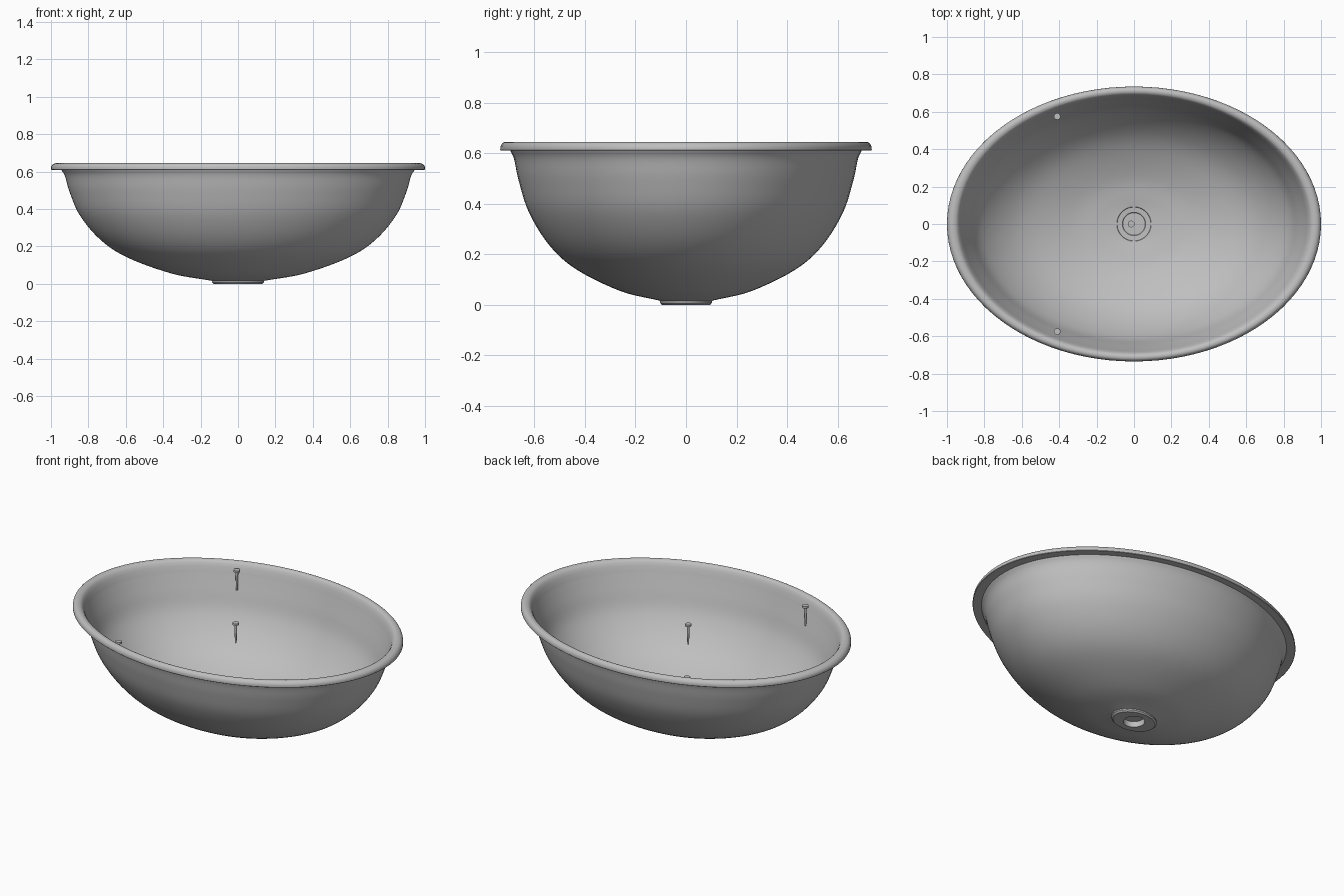
import bpy, bmesh, math
from mathutils import Vector

if "Cube" in bpy.data.objects:
    bpy.data.objects.remove(bpy.data.objects["Cube"], do_unlink=True)

grey = bpy.data.materials.new("grey ceramic")
grey.use_nodes = True
colour = (0.52, 0.52, 0.52, 1)
grey.diffuse_color = colour
grey.node_tree.nodes["Principled BSDF"].inputs["Base Color"].default_value = colour

OVAL = 0.735  # depth of the oval relative to its width


def smooth_path(pts, steps=5):
    """Catmull-Rom curve through (radius, height) points."""
    p = [Vector(q) for q in pts]
    p = [2 * p[0] - p[1]] + p + [2 * p[-1] - p[-2]]
    out = []
    for a, b, c, d in zip(p, p[1:], p[2:], p[3:]):
        for i in range(steps):
            t = i / steps
            out.append(0.5 * (2 * b + (c - a) * t + (2 * a - 5 * b + 4 * c - d) * t * t
                              + (3 * b - a - 3 * c + d) * t ** 3))
    return [tuple(v) for v in out] + [tuple(pts[-1])]


def lathe(name, profile, sides, location=(0, 0, 0)):
    """Skin rings of (radius, height, depth ratio), capping both ends."""
    bm = bmesh.new()
    rings = []
    for r, z, ratio in profile:
        rings.append([bm.verts.new((r * math.cos(a), r * ratio * math.sin(a), z))
                      for a in (2 * math.pi * i / sides for i in range(sides))])
    for low, high in zip(rings, rings[1:]):
        for i in range(sides):
            j = (i + 1) % sides
            bm.faces.new((low[i], low[j], high[j], high[i]))
    bm.faces.new(rings[0][::-1])
    bm.faces.new(rings[-1])
    bmesh.ops.recalc_face_normals(bm, faces=bm.faces)
    mesh = bpy.data.meshes.new(name)
    bm.to_mesh(mesh)
    bm.free()
    mesh.materials.append(grey)
    obj = bpy.data.objects.new(name, mesh)
    obj.location = location
    bpy.context.collection.objects.link(obj)
    bpy.ops.object.select_all(action='DESELECT')
    obj.select_set(True)
    bpy.context.view_layer.objects.active = obj
    bpy.ops.object.shade_smooth_by_angle(angle=math.radians(35))
    return obj


def oval(points):
    return [(r, z, OVAL) for r, z in points]


def round_(points):
    return [(r, z, 1) for r, z in points]


# Basin: drain underside, outer wall, rolled rim, inner wall, drain recess
under_drain = round_([(0.06, 0.035), (0.06, 0)])
boss = oval([(0.13, 0), (0.14, 0.008), (0.14, 0.016)])
outer = smooth_path([(0.15, 0.018), (0.354, 0.055), (0.59, 0.14), (0.735, 0.235),
                     (0.845, 0.365), (0.9, 0.49), (0.925, 0.575), (0.945, 0.61)])
rim = [(0.998, 0.61)] + smooth_path([(1, 0.612), (0.998, 0.628), (0.985, 0.642),
                                     (0.965, 0.645), (0.945, 0.637), (0.93, 0.615)], 3)
inner = smooth_path([(0.92, 0.585), (0.88, 0.49), (0.825, 0.37), (0.715, 0.25),
                     (0.57, 0.157), (0.34, 0.078), (0.15, 0.05)])
recess = round_([(0.092, 0.047), (0.09, 0.043), (0.062, 0.041), (0.06, 0.038)])
lathe("basin", under_drain + boss + oval(outer + rim + inner) + recess, 96)

# Mounting pins: tapered shank under a flat head
pin = round_([(0.005, -0.125), (0.008, -0.015), (0.018, -0.012), (0.018, 0)])
for name, x, y in (("back_pin", -0.41, 0.575), ("front_pin", -0.41, -0.575),
                   ("centre_pin", -0.015, 0)):
    lathe(name, pin, 16, (x, y, 0.62))
